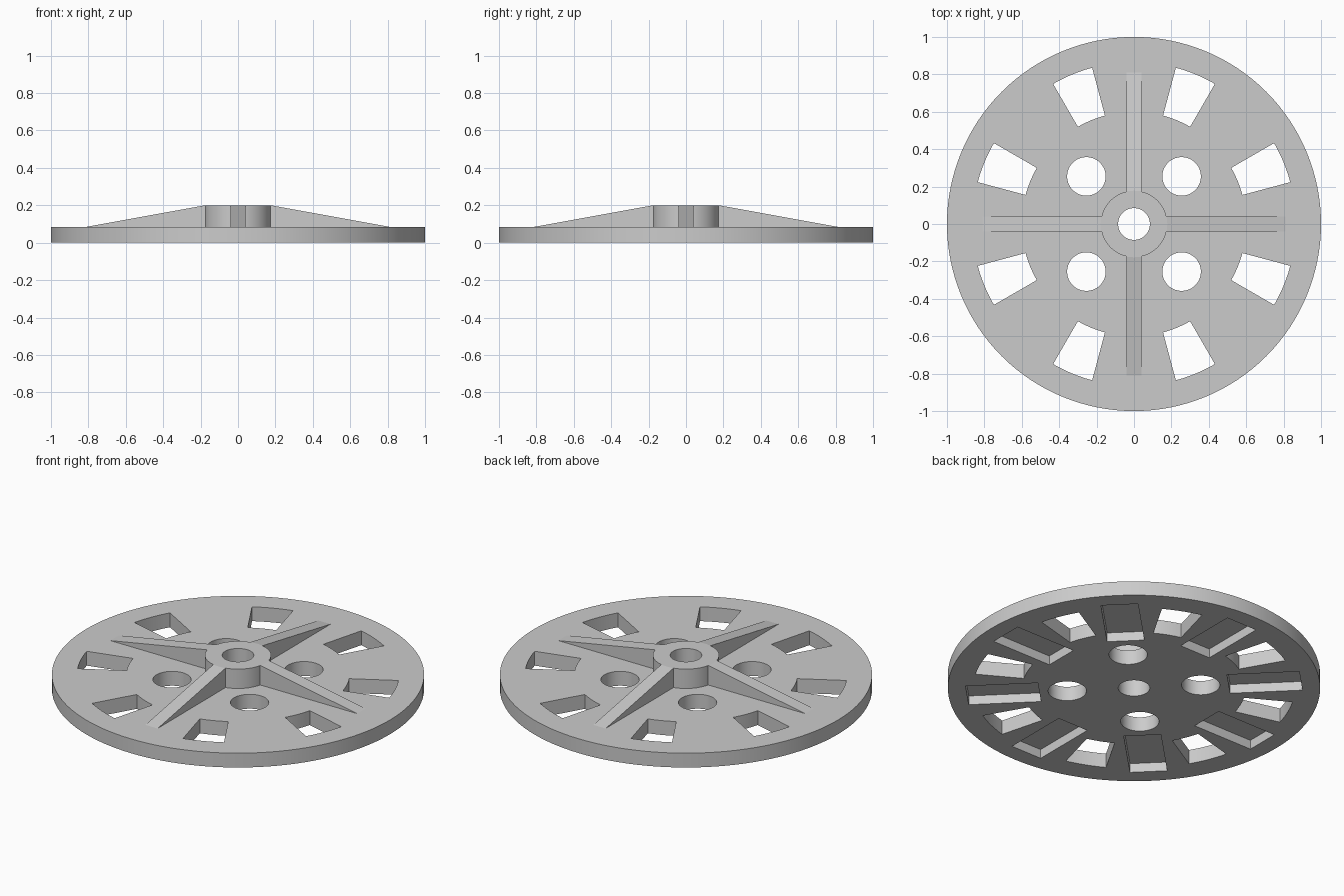
import bpy, bmesh
from math import cos, sin, pi, radians
from mathutils import Matrix, Vector

if "Cube" in bpy.data.objects:
    bpy.data.objects.remove(bpy.data.objects["Cube"], do_unlink=True)

PLATE, TOP = 0.085, 0.2      # plate thickness, hub height
BORE, HUB = 0.085, 0.178     # bore and hub radii
POCKET = 0.054               # depth of the underside recesses
SEG = 64

grey = bpy.data.materials.new("plain grey")
grey.use_nodes = True
colour = (0.6, 0.6, 0.6, 1)
grey.diffuse_color = colour
grey.node_tree.nodes["Principled BSDF"].inputs["Base Color"].default_value = colour


def circle(r, n=SEG, cx=0, cy=0):
    return [(cx + r * cos(2 * pi * i / n), cy + r * sin(2 * pi * i / n)) for i in range(n)]


def prism(bm, outline, z0, z1):
    """Extrude a flat outline from z0 to z1."""
    face = bm.faces.new([bm.verts.new((x, y, z0)) for x, y in outline])
    moved = bmesh.ops.extrude_face_region(bm, geom=[face])["geom"]
    verts = [v for v in moved if isinstance(v, bmesh.types.BMVert)]
    bmesh.ops.translate(bm, vec=(0, 0, z1 - z0), verts=verts)


def make(name, bm):
    bmesh.ops.recalc_face_normals(bm, faces=bm.faces)
    mesh = bpy.data.meshes.new(name)
    bm.to_mesh(mesh)
    bm.free()
    mesh.materials.append(grey)
    obj = bpy.data.objects.new(name, mesh)
    bpy.context.collection.objects.link(obj)
    return obj


def activate(obj):
    bpy.ops.object.select_all(action="DESELECT")
    obj.select_set(True)
    bpy.context.view_layer.objects.active = obj


def cut(target, cutter):
    mod = target.modifiers.new("cut", "BOOLEAN")
    mod.operation, mod.solver, mod.object = "DIFFERENCE", "EXACT", cutter
    activate(target)
    bpy.ops.object.modifier_apply(modifier=mod.name)
    bpy.data.objects.remove(cutter, do_unlink=True)


def smooth(obj):
    activate(obj)
    bpy.ops.object.shade_smooth_by_angle(angle=radians(30))


# Round plate
bm = bmesh.new()
prism(bm, circle(1, 128), 0, PLATE)
plate = make("round_plate", bm)

# Openings: bore, four round holes, eight curved windows, eight blind recesses
bm = bmesh.new()
prism(bm, circle(BORE), -0.1, 0.3)
for k in range(4):
    a = radians(45 + 90 * k)
    prism(bm, circle(0.103, 48, 0.36 * cos(a), 0.36 * sin(a)), -0.1, 0.3)
for k in range(8):
    start = 15 + 90 * (k // 2) + 45 * (k % 2)
    angles = [radians(start + 15 * i / 6) for i in range(7)]
    window = [(0.865 * cos(a), 0.865 * sin(a)) for a in angles]
    window += [(0.6 * cos(a), 0.6 * sin(a)) for a in reversed(angles)]
    prism(bm, window, -0.1, 0.3)
    turn = Matrix.Rotation(radians(45 * k), 3, "Z")
    corners = [(0.51, -0.1), (0.9, -0.1), (0.9, 0.1), (0.51, 0.1)]
    prism(bm, [(turn @ Vector((x, y, 0))).xy for x, y in corners], -0.1, POCKET)
cutter = make("openings_cutter", bm)
cutter.hide_render = True
cut(plate, cutter)
smooth(plate)

# Hub ring
bm = bmesh.new()
rings = [[bm.verts.new((x, y, z)) for x, y in circle(r)]
         for r, z in ((BORE, PLATE), (HUB, PLATE), (HUB, TOP), (BORE, TOP))]
for j in range(4):
    a, b = rings[j], rings[(j + 1) % 4]
    for i in range(SEG):
        n = (i + 1) % SEG
        bm.faces.new((a[i], a[n], b[n], b[i]))
smooth(make("hub", bm))

# Four tapering ribs
for k, side in enumerate(("left", "back", "right", "front")):
    bm = bmesh.new()
    # side profile laid flat, then stood upright
    profile = [(0.17, PLATE - 0.01), (0.81, PLATE - 0.01), (0.81, PLATE), (0.176, TOP), (0.17, TOP)]
    prism(bm, profile, -0.04, 0.04)
    stand = Matrix.Rotation(radians(90 * k), 4, "Z") @ Matrix.Rotation(radians(90), 4, "X")
    bm.transform(stand)
    make(side + "_rib", bm)
